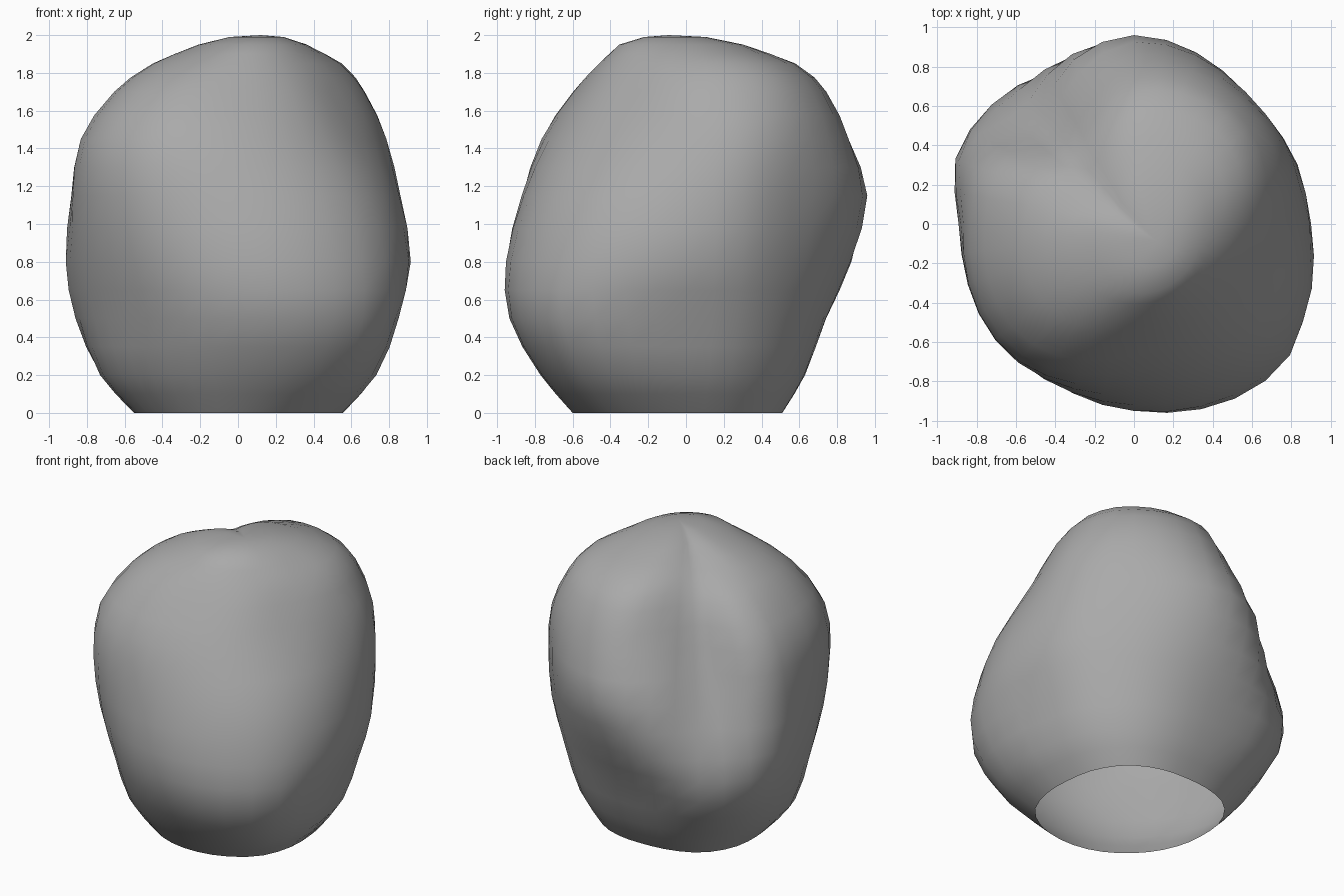
import bpy
import bmesh
from math import cos, sin, radians
from mathutils import Vector

default_cube = bpy.data.objects.get("Cube")
if default_cube:
    bpy.data.objects.remove(default_cube, do_unlink=True)

# Radii in hundredths, one list per height; each column is a compass direction
BEARINGS = [0, 22, 45, 90, 112, 135, 157, 180, 225, 270, 315, 337]
SECTIONS = {
    0.00: [55, 55, 55, 51, 53, 57, 57, 55, 56, 60, 63, 59],
    0.20: [71, 69, 67, 63, 66, 72, 74, 73, 71, 76, 86, 79],
    0.50: [81, 79, 76, 74, 79, 92, 92, 84, 80, 92, 103, 92],
    0.80: [90, 87, 83, 87, 91, 90, 97, 89, 88, 95, 102, 97],
    1.15: [86, 88, 87, 96, 88, 72, 90, 88, 92, 87, 90, 88],
    1.45: [76, 84, 86, 86, 71, 58, 80, 83, 88, 75, 71, 71],
    1.70: [64, 72, 77, 73, 56, 47, 61, 65, 70, 58, 56, 57],
    1.85: [51, 59, 63, 56, 42, 31, 36, 44, 49, 46, 45, 47],
    1.95: [36, 38, 38, 26, 16, 10, 13, 19, 26, 35, 36, 35],
}
SIDES = 36
STEPS = 2


def smooth_curve(knots, values, x):
    """Cubic curve through unevenly spaced knots."""
    last = len(knots) - 1
    i = max(k for k in range(last) if knots[k] <= x)

    def slope(k):
        a, b = max(k - 1, 0), min(k + 1, last)
        return (values[b] - values[a]) / (knots[b] - knots[a])

    width = knots[i + 1] - knots[i]
    t = (x - knots[i]) / width
    rise = values[i + 1] - values[i]
    start = slope(i) * width
    end = slope(i + 1) * width
    return values[i] + t * (start + t * (3 * rise - 2 * start - end
                                         + t * (start + end - 2 * rise)))


def ring_radius(radii, angle):
    """Wrap the columns around so the curve is closed."""
    knots = [b - 360 for b in BEARINGS[-2:]] + BEARINGS + [b + 360 for b in BEARINGS[:2]]
    values = radii[-2:] + radii + radii[:2]
    return smooth_curve(knots, values, angle) / 100


def build_boulder():
    heights = list(SECTIONS)
    angles = [360 * s / SIDES for s in range(SIDES)]
    table = [[ring_radius(SECTIONS[z], a) for a in angles] for z in heights]

    # In-between heights
    levels = []
    for low, high in zip(heights, heights[1:]):
        levels += [low + (high - low) * k / STEPS for k in range(STEPS)]
    levels.append(heights[-1])

    bm = bmesh.new()
    rings = []
    for z in levels:
        ring = []
        for s, angle in enumerate(angles):
            r = smooth_curve(heights, [row[s] for row in table], z)
            a = radians(angle)
            ring.append(bm.verts.new(Vector((r * cos(a), r * sin(a), z))))
        rings.append(ring)

    # Skin, open underneath, with a gently domed crown
    for lower, upper in zip(rings, rings[1:]):
        for s in range(SIDES):
            n = (s + 1) % SIDES
            bm.faces.new((lower[s], lower[n], upper[n], upper[s]))
    peak = Vector((0.12, -0.09, 2.0))
    inner = []
    for v in rings[-1]:
        p = v.co.lerp(peak, 0.5)
        p.z = 1.99
        inner.append(bm.verts.new(p))
    tip = bm.verts.new(peak)
    for s in range(SIDES):
        n = (s + 1) % SIDES
        bm.faces.new((rings[-1][s], rings[-1][n], inner[n], inner[s]))
        bm.faces.new((inner[s], inner[n], tip))

    mesh = bpy.data.meshes.new("boulder")
    bm.to_mesh(mesh)
    bm.free()
    boulder = bpy.data.objects.new("boulder", mesh)
    bpy.context.collection.objects.link(boulder)
    return boulder


# Stone colour
stone = bpy.data.materials.new("grey stone")
stone.use_nodes = True
grey = (0.4, 0.4, 0.4, 1)
stone.diffuse_color = grey
stone.node_tree.nodes["Principled BSDF"].inputs["Base Color"].default_value = grey

boulder = build_boulder()
boulder.data.materials.append(stone)

# Smooth skin
bpy.ops.object.select_all(action="DESELECT")
boulder.select_set(True)
bpy.context.view_layer.objects.active = boulder
bpy.ops.object.shade_smooth_by_angle(angle=radians(60))
